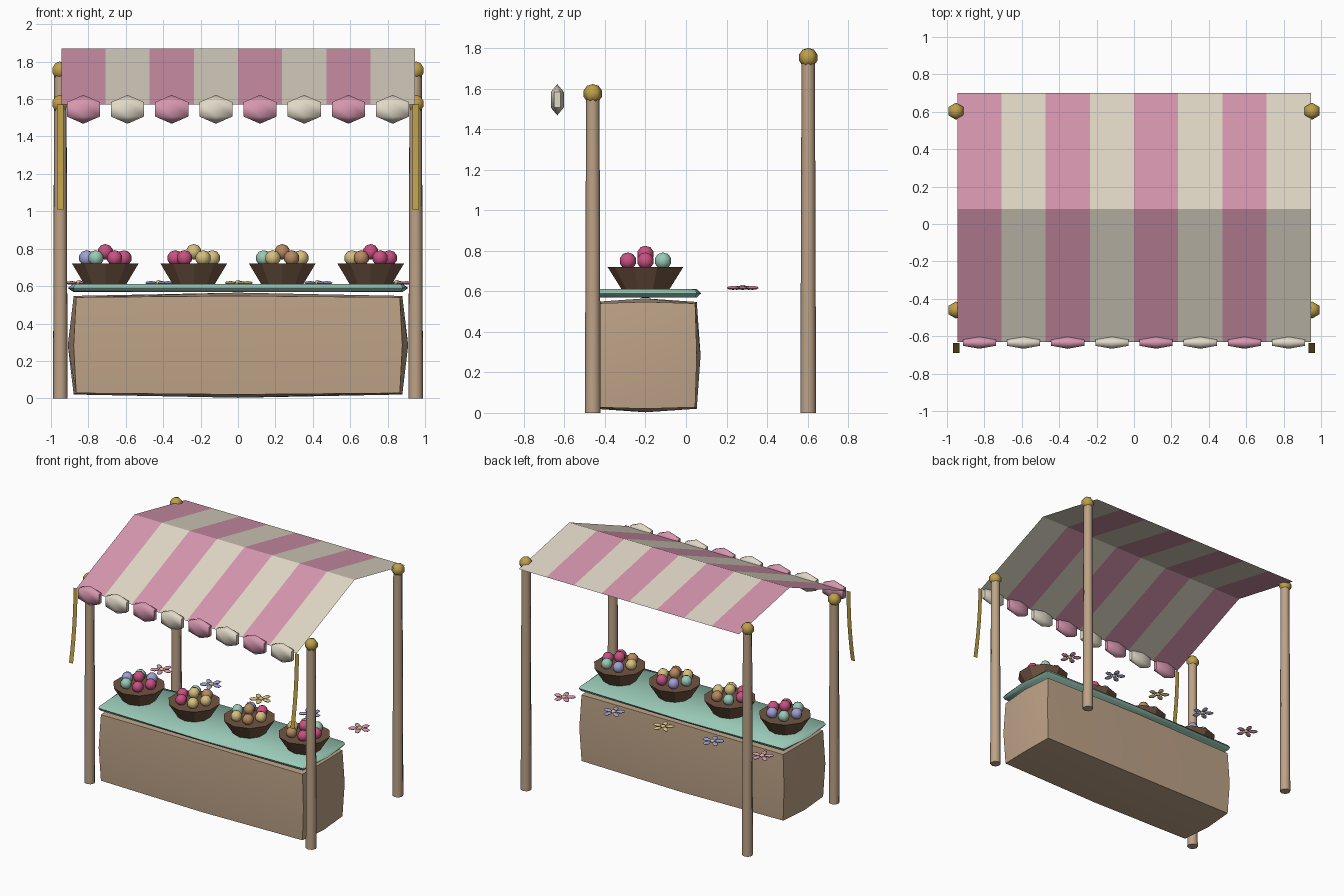
import bpy, bmesh, math
from mathutils import Matrix, Vector

if "Cube" in bpy.data.objects:
    bpy.data.objects.remove(bpy.data.objects["Cube"])


def material(name, rgb):
    """Flat material from display colour values."""
    lin = [((c / 255 + 0.055) / 1.055) ** 2.4 for c in rgb] + [1]
    m = bpy.data.materials.new(name)
    m.use_nodes = True
    m.diffuse_color = lin
    m.node_tree.nodes["Principled BSDF"].inputs["Base Color"].default_value = lin
    return m


wood = material("wood", (190, 163, 136))
gold = material("gold", (190, 160, 75))
pink = material("pink", (214, 150, 174))
cream = material("cream", (224, 216, 199))
teal = material("teal", (154, 202, 184))
bowl_brown = material("bowl_brown", (112, 84, 66))
berry = material("berry", (200, 82, 130))
yellow = material("yellow", (214, 192, 128))
lavender = material("lavender", (160, 160, 212))
tan = material("tan", (182, 138, 98))


def finish(name, bm, mats, smooth=None):
    me = bpy.data.meshes.new(name)
    bm.to_mesh(me)
    bm.free()
    for m in mats:
        me.materials.append(m)
    ob = bpy.data.objects.new(name, me)
    bpy.context.collection.objects.link(ob)
    if smooth:
        bpy.ops.object.select_all(action="DESELECT")
        ob.select_set(True)
        bpy.context.view_layer.objects.active = ob
        bpy.ops.object.shade_smooth_by_angle(angle=math.radians(smooth))
    return ob


def add_ball(bm, loc, size, seg, rings, turn=0, index=0):
    """Scaled sphere added to a mesh, turned about z."""
    m = (Matrix.Translation(loc) @ Matrix.Rotation(turn, 4, "Z")
         @ Matrix.Diagonal((*size, 1)))
    made = bmesh.ops.create_uvsphere(bm, u_segments=seg, v_segments=rings,
                                     radius=1, matrix=m)
    for f in {f for v in made["verts"] for f in v.link_faces}:
        f.material_index = index


def add_cone(bm, loc, r1, r2, depth, seg):
    bmesh.ops.create_cone(bm, cap_ends=True, segments=seg, radius1=r1, radius2=r2,
                          depth=depth, matrix=Matrix.Translation(loc))


def bulged_box(name, centre, half, mat, corner):
    """Box split once each way, its edges and corners drawn in."""
    bm = bmesh.new()
    bmesh.ops.create_cube(bm, size=2)
    bmesh.ops.subdivide_edges(bm, edges=bm.edges[:], cuts=1, use_grid_fill=True)
    for v in bm.verts:
        outer = sum(abs(c) > 0.5 for c in v.co)
        inset = {1: 0, 2: 0.7, 3: 1}[outer]
        v.co = Vector(centre) + Vector(
            c * h - (math.copysign(k * inset, c) if abs(c) > 0.5 else 0)
            for c, h, k in zip(v.co, half, corner))
    return finish(name, bm, [mat], 60)


# Counter body and counter top
bulged_box("counter_body", (0, -0.2, 0.284), (0.91, 0.272, 0.281), wood,
           (0.045, 0.027, 0.025))
bulged_box("counter_top", (0, -0.2, 0.59), (0.91, 0.275, 0.022), teal,
           (0.04, 0.03, 0.002))

# Posts with gold knobs
for side, x in (("right", -0.95), ("left", 0.95)):
    for end, y, top in (("front", -0.46, 1.575), ("back", 0.603, 1.753)):
        bm = bmesh.new()
        add_cone(bm, (x, y, top / 2), 0.039, 0.033, top, 8)
        finish(f"{end}_{side}_post", bm, [wood], 50)
        bm = bmesh.new()
        add_ball(bm, (x * 1.002, y, top), (0.048, 0.048, 0.048), 6, 5)
        finish(f"{end}_{side}_knob", bm, [gold], 60)

# Striped canopy sheet: two slopes, eight stripes
WIDTH, STRIPES = 1.89, 8
STEP = WIDTH / STRIPES
bm = bmesh.new()
rows = [[bm.verts.new((-WIDTH / 2 + i * STEP, y, z)) for i in range(STRIPES + 1)]
        for y, z in ((-0.63, 1.57), (0.08, 1.87), (0.7, 1.745))]
for low, high in zip(rows, rows[1:]):
    for i in range(STRIPES):
        face = bm.faces.new((low[i], low[i + 1], high[i + 1], high[i]))
        face.material_index = i % 2
finish("canopy", bm, [pink, cream])

# Scallops hanging along the front edge
for i in range(STRIPES):
    bm = bmesh.new()
    x = -WIDTH / 2 + (i + 0.5) * STEP
    add_ball(bm, (x, -0.635, 1.545), (0.118, 0.037, 0.077), 6, 3)
    finish(f"scallop_{i + 1}", bm, [(pink, cream)[i % 2]], 60)

# Gold ribbons at the front corners
for side, x in (("right", -0.95), ("left", 0.95)):
    bm = bmesh.new()
    last = None
    for k in range(7):
        t = k / 6
        y, z = -0.635 - 0.055 * t * t, 1.57 - 0.56 * t
        pair = [bm.verts.new((x + d, y, z)) for d in (-0.017, 0.017)]
        if last:
            bm.faces.new((last[0], pair[0], pair[1], last[1]))
        last = pair
    finish(f"{side}_ribbon", bm, [gold], 60)

# Bowls, each with a ring of sweets and one on top
sweets = [berry, teal, lavender, yellow, tan]
B, T, L, Y, N = range(5)
fillings = ((B, L, T, L, T, B, B), (Y, N, T, B, B, Y, Y),
            (Y, B, L, T, Y, N, N), (B, T, L, Y, N, B, B))
for n, filling in enumerate(fillings):
    x = (n - 1.5) * 0.473
    bm = bmesh.new()
    add_cone(bm, (x, -0.2, 0.665), 0.118, 0.187, 0.11, 10)
    finish(f"bowl_{n + 1}", bm, [bowl_brown])
    bm = bmesh.new()
    for k, colour in enumerate(filling):
        a = math.radians(60 * k)
        ring = k < 6
        loc = (x + ring * 0.1 * math.cos(a), -0.2 + ring * 0.1 * math.sin(a),
               0.75 if ring else 0.783)
        add_ball(bm, loc, (0.042,) * 3, 8, 5, index=colour)
    finish(f"sweets_{n + 1}", bm, sweets, 60)

# Row of flowers behind the counter
for n, petal in enumerate((pink, lavender, yellow, lavender, pink)):
    x, y, z = (n - 2) * 0.425, 0.28, 0.617
    bm = bmesh.new()
    for k in range(5):
        a = math.tau * k / 5
        add_ball(bm, (x + 0.05 * math.cos(a), y + 0.05 * math.sin(a), z),
                 (0.035, 0.02, 0.01), 6, 4, a)
    add_ball(bm, (x, y, z + 0.002), (0.02, 0.02, 0.013), 6, 4, 0, 1)
    finish(f"flower_{n + 1}", bm, [petal, yellow], 60)
